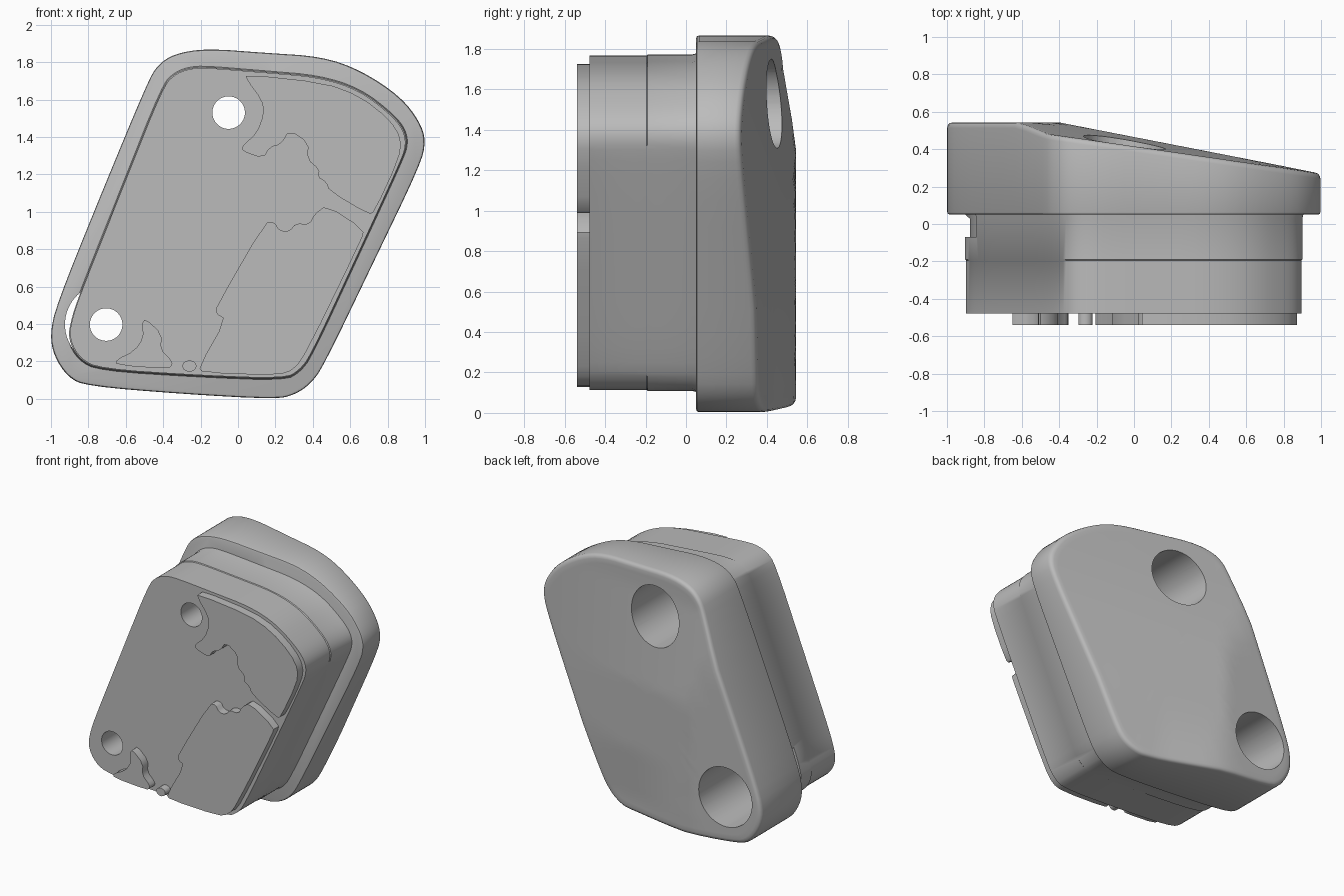
import bpy, bmesh, math
from mathutils import Matrix, Vector

default = bpy.data.objects.get("Cube")
if default:
    bpy.data.objects.remove(default, do_unlink=True)

grey = bpy.data.materials.new("plain grey")
grey.use_nodes = True
COLOUR = (0.5, 0.5, 0.5, 1)
grey.diffuse_color = COLOUR
grey.node_tree.nodes["Principled BSDF"].inputs["Base Color"].default_value = COLOUR

CENTRE = Vector((0, 0.94))


def soften(points, times):
    """Round a closed outline by repeatedly cutting its corners."""
    pts = [Vector(p) for p in points]
    for _ in range(times):
        cut = []
        for i, a in enumerate(pts):
            b = pts[(i + 1) % len(pts)]
            cut += [a.lerp(b, 0.25), a.lerp(b, 0.75)]
        pts = cut
    return pts


def finish(bm, name):
    bmesh.ops.recalc_face_normals(bm, faces=bm.faces)
    mesh = bpy.data.meshes.new(name)
    bm.to_mesh(mesh)
    bm.free()
    mesh.materials.append(grey)
    obj = bpy.data.objects.new(name, mesh)
    bpy.context.collection.objects.link(obj)
    return obj


def loft(name, outline, rings):
    """Skin scaled copies of an outline; each ring is (scale, depth function)."""
    bm = bmesh.new()
    loops = []
    for scale, depth in rings:
        flat = [CENTRE + (p - CENTRE) * scale for p in outline]
        loops.append([bm.verts.new((p.x, depth(p.x, p.y), p.y)) for p in flat])
    for a, b in zip(loops, loops[1:]):
        for i in range(len(a)):
            j = (i + 1) % len(a)
            bm.faces.new((a[i], a[j], b[j], b[i]))
    bm.faces.new(loops[0])
    # fan closes the last ring around its middle
    mid = bm.verts.new(sum((v.co for v in loops[-1]), Vector()) / len(loops[-1]))
    for i, v in enumerate(loops[-1]):
        bm.faces.new((v, loops[-1][(i + 1) % len(outline)], mid))
    return finish(bm, name)


def plate(name, outline, front, back):
    bm = bmesh.new()
    face = bm.faces.new([bm.verts.new((p.x, front, p.y)) for p in outline])
    moved = bmesh.ops.extrude_face_region(bm, geom=[face], use_keep_orig=True)["geom"]
    bmesh.ops.translate(bm, vec=(0, back - front, 0),
                        verts=[g for g in moved if isinstance(g, bmesh.types.BMVert)])
    return finish(bm, name)


def drill(targets, x, z, radius, start, end):
    """Cut a round hole along y through every target."""
    bm = bmesh.new()
    bmesh.ops.create_cone(bm, cap_ends=True, segments=64, radius1=radius, radius2=radius,
                          depth=end - start,
                          matrix=Matrix.Translation((x, (start + end) / 2, z))
                          @ Matrix.Rotation(math.pi / 2, 4, 'X'))
    cutter = finish(bm, "hole_cutter")
    cutter.hide_render = True
    for obj in targets:
        mod = obj.modifiers.new("hole", 'BOOLEAN')
        mod.operation, mod.solver, mod.object = 'DIFFERENCE', 'EXACT', cutter
        bpy.context.view_layer.objects.active = obj
        bpy.ops.object.modifier_apply(modifier=mod.name)
    bpy.data.objects.remove(cutter, do_unlink=True)


def clamp(t):
    return max(0.0, min(1.0, t))


def back(x, z):
    """Sloping back face, flat at the low right corner and hollow at the low left."""
    swell = 0.05 * (1 - x) * clamp((1.7 - z) / 0.7)
    hollow = 0.03 * clamp((0.5 - z) / 0.4) * clamp((x + 0.3) / 0.4)
    return min(0.543, 0.415 - 0.145 * x + swell - hollow)


def level(y):
    return lambda x, z: y


def below_back(drop):
    return lambda x, z: back(x, z) - drop


# Wide rear cover with rounded rims
cover_outline = soften([
    (-.17, 1.873), (.14, 1.85), (.45, 1.83), (.66, 1.755), (.87, 1.615), (.97, 1.485), (1.005, 1.38),
    (.975, 1.25), (.72, .72), (.46, .18), (.39, .08), (.3, .02), (.2, -.002), (-.29, .025),
    (-.81, .068), (-.91, .115), (-.985, .23), (-1.005, .345), (-.97, .505), (-.73, 1.1),
    (-.485, 1.69), (-.43, 1.785), (-.34, 1.845)], 2)
rim = [(0.985, level(0.05)), (0.996, level(0.054)), (1, level(0.065)),
       (1, below_back(0.03)), (0.996, below_back(0.014)),
       (0.986, below_back(0.004)), (0.97, back)]
cover = loft("rear_cover", cover_outline, rim + [(k / 16, back) for k in range(15, 0, -1)])

# Front body with a fine step around its side
body_outline = soften([
    (-.17, 1.775), (.13, 1.75), (.435, 1.725), (.65, 1.655), (.82, 1.525), (.89, 1.44), (.905, 1.36),
    (.875, 1.27), (.63, .74), (.393, .23), (.33, .147), (.25, .103), (-.205, .12), (-.74, .155),
    (-.85, .21), (-.91, .32), (-.89, .435), (-.837, .585), (-.62, 1.13), (-.405, 1.67),
    (-.34, 1.74), (-.26, 1.77)], 2)
body = loft("front_body", body_outline, [
    (0.994, level(-0.478)), (0.994, level(-0.195)), (1, level(-0.19)),
    (1, level(0.03)), (1.006, level(0.05)), (1.006, level(0.07)), (0.5, level(0.07))])

# Two screw holes with wide bores from the back
for x, z in ((-0.05, 1.53), (-0.705, 0.397)):
    drill([cover, body], x, z, 0.22, -0.07, 1)
    drill([body], x, z, 0.087, -1, 1)

# Raised plates on the front face
upper = [(.04, 1.735), (.46, 1.69), (.65, 1.62), (.81, 1.495), (.875, 1.39), (.86, 1.28), (.73, 1.0),
         (.70, .985), (.49, 1.11), (.47, 1.16), (.425, 1.185), (.435, 1.225), (.37, 1.28),
         (.375, 1.37), (.275, 1.435), (.23, 1.36), (.17, 1.345), (.135, 1.285), (.02, 1.325),
         (.025, 1.355), (.1, 1.42), (.14, 1.53), (.125, 1.6), (.05, 1.7)]
lower = [(.475, 1.035), (.675, .905), (.66, .85), (.37, .255), (.3, .155), (.21, .125), (-.19, .14),
         (-.21, .17), (-.065, .425), (-.12, .455), (-.115, .495), (.145, .945), (.195, .945),
         (.22, .9), (.275, .895), (.31, .94), (.38, .93), (.41, .99)]
corner = [(-.65, .21), (-.65, .18), (-.375, .16), (-.35, .18), (-.355, .205), (-.415, .265),
          (-.405, .345), (-.495, .43), (-.515, .4), (-.505, .33), (-.555, .255)]
dot = [(-.26 + .04 * math.cos(a), .175 + .032 * math.sin(a))
       for a in (k * math.tau / 8 for k in range(8))]
plates = [plate(name, soften(points, 1), -0.54, -0.47) for name, points in (
    ("upper_plate", upper), ("lower_plate", lower),
    ("corner_plate", corner), ("small_plate", dot))]

# Smooth shading with sharp edges kept
for obj in [cover, body] + plates:
    bpy.ops.object.select_all(action='DESELECT')
    obj.select_set(True)
    bpy.context.view_layer.objects.active = obj
    bpy.ops.object.shade_smooth_by_angle(angle=math.radians(40))
